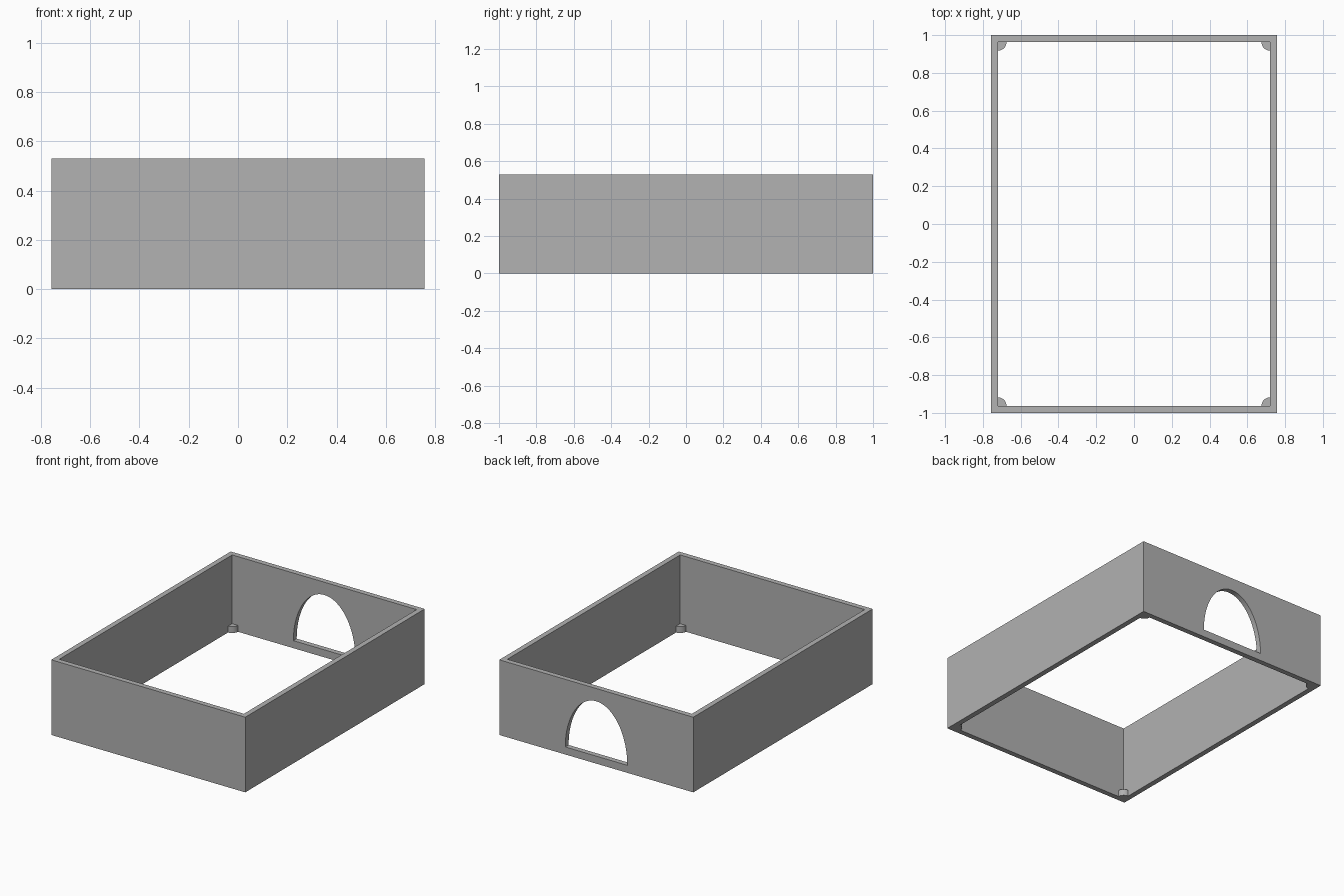
import bpy, bmesh, math
from mathutils import Vector

cube = bpy.data.objects.get("Cube")
if cube:
    bpy.data.objects.remove(cube, do_unlink=True)

HALF_X, HALF_Y, HEIGHT, WALL = 0.757, 1.0, 0.53, 0.037
SILL, ARCH_HALF, ARCH_RISE = 0.053, 0.242, 0.387
POST_RADIUS, POST_HEIGHT = 0.045, 0.045

grey = bpy.data.materials.new("plain grey")
grey.use_nodes = True
colour = (0.445, 0.445, 0.445, 1)
grey.diffuse_color = colour
grey.node_tree.nodes["Principled BSDF"].inputs["Base Color"].default_value = colour


def prism(name, outline, direction):
    """Extrude a closed outline along a direction into a solid."""
    bm = bmesh.new()
    face = bm.faces.new([bm.verts.new(p) for p in outline])
    ext = bmesh.ops.extrude_face_region(bm, geom=[face], use_keep_orig=True)
    moved = [v for v in ext["geom"] if isinstance(v, bmesh.types.BMVert)]
    bmesh.ops.translate(bm, verts=moved, vec=Vector(direction))
    bmesh.ops.recalc_face_normals(bm, faces=bm.faces)
    mesh = bpy.data.meshes.new(name)
    bm.to_mesh(mesh)
    bm.free()
    mesh.materials.append(grey)
    obj = bpy.data.objects.new(name, mesh)
    bpy.context.collection.objects.link(obj)
    return obj


def rectangle(hx, hy, z):
    return [(-hx, -hy, z), (hx, -hy, z), (hx, hy, z), (-hx, hy, z)]


def cut(target, cutter):
    mod = target.modifiers.new("opening", 'BOOLEAN')
    mod.operation = 'DIFFERENCE'
    mod.solver = 'EXACT'
    mod.object = cutter
    bpy.context.view_layer.objects.active = target
    bpy.ops.object.modifier_apply(modifier=mod.name)
    bpy.data.objects.remove(cutter, do_unlink=True)


def smooth(obj):
    bpy.ops.object.select_all(action='DESELECT')
    obj.select_set(True)
    bpy.context.view_layer.objects.active = obj
    bpy.ops.object.shade_smooth_by_angle(angle=math.radians(30))


# Open rectangular frame
frame = prism("wall_frame", rectangle(HALF_X, HALF_Y, 0), (0, 0, HEIGHT))
cut(frame, prism("inner_cutter", rectangle(HALF_X - WALL, HALF_Y - WALL, -0.1),
                 (0, 0, HEIGHT + 0.2)))

# Arched doorway in the back wall
steps = 48
arch = [(ARCH_HALF * math.cos(math.pi * i / steps), HALF_Y - 0.1,
         SILL + ARCH_RISE * math.sin(math.pi * i / steps)) for i in range(steps + 1)]
cut(frame, prism("arch_cutter", arch, (0, 0.2, 0)))
smooth(frame)

# Quarter-round posts in the inner corners
for sx, side in ((-1, "right"), (1, "left")):
    for sy, end in ((-1, "front"), (1, "back")):
        cx, cy = sx * (HALF_X - WALL), sy * (HALF_Y - WALL)
        arc = [(cx - sx * POST_RADIUS * math.cos(math.pi * i / 24),
                cy - sy * POST_RADIUS * math.sin(math.pi * i / 24), 0) for i in range(13)]
        smooth(prism(f"corner_post_{end}_{side}", [(cx, cy, 0)] + arc,
                     (0, 0, POST_HEIGHT)))
